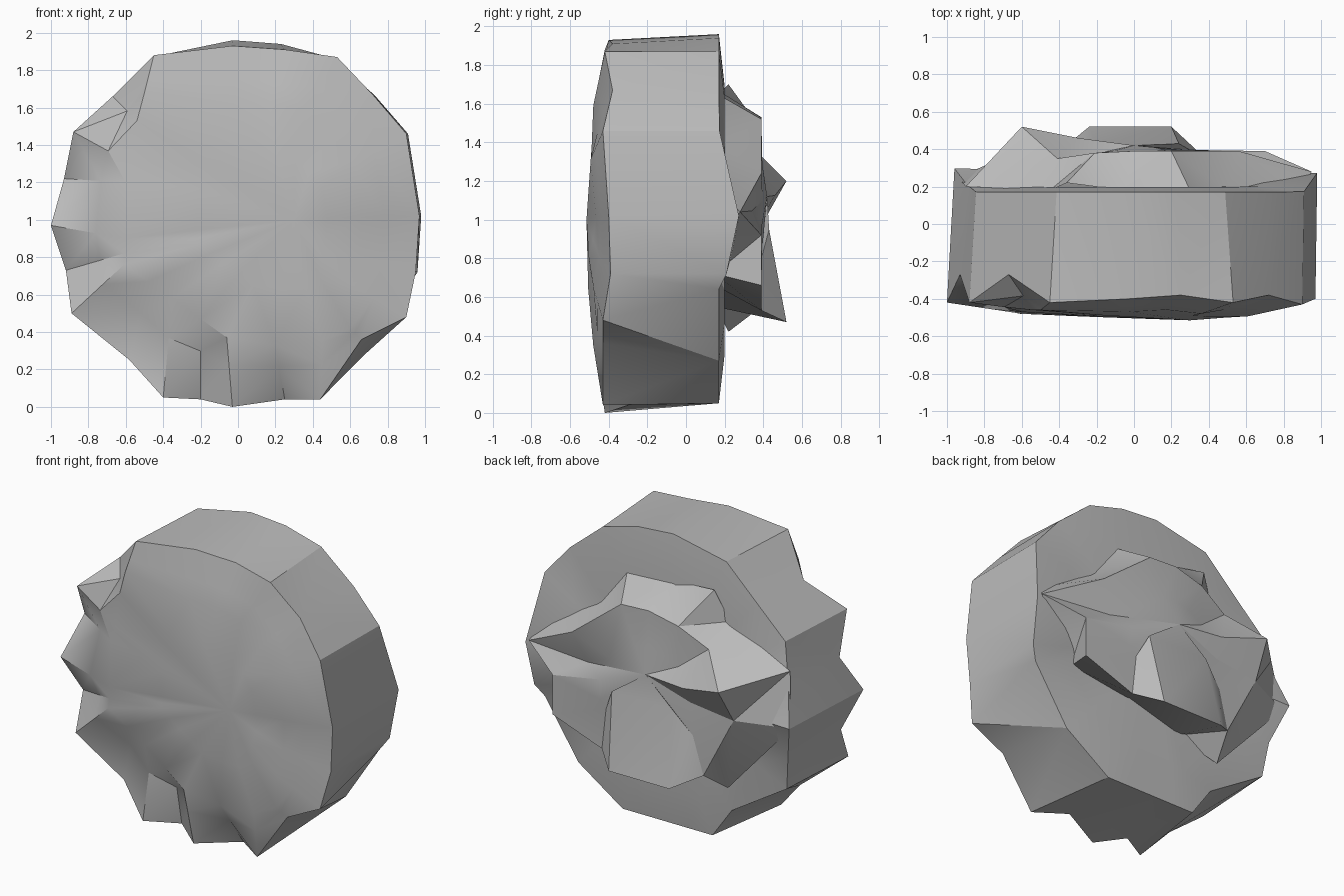
import bpy
import bmesh
import math
import random
from mathutils import Vector

# Remove the default object
default_object = bpy.data.objects.get("Cube")
if default_object:
    bpy.data.objects.remove(default_object, do_unlink=True)

# One flat stone colour
stone = bpy.data.materials.new("stone_grey")
stone.use_nodes = True
stone_colour = (0.5, 0.5, 0.5, 1)
stone.diffuse_color = stone_colour
stone.node_tree.nodes["Principled BSDF"].inputs["Base Color"].default_value = stone_colour
random.seed(4)


def drawn_in(ring, amount, target, crumple=0):
    """Copy a ring, pulled part of the way to a target and slightly crumpled."""
    points = [Vector(point).lerp(Vector(target), amount) for point in ring]
    for point in points:
        point.y += random.uniform(-crumple, crumple)
    return points


def loft(name, rings, first_tip=None, last_tip=None):
    """Join equal rings, close chosen ends with a fan, and shade by angle."""
    bm = bmesh.new()
    loops = [[bm.verts.new(point) for point in ring] for ring in rings]
    count = len(loops[0])
    for near, far in zip(loops, loops[1:]):
        for i in range(count):
            j = (i + 1) % count
            bm.faces.new((near[i], near[j], far[j], far[i]))
    for loop, tip in ((loops[0], first_tip), (loops[-1], last_tip)):
        if tip:
            peak = bm.verts.new(tip)
            for i in range(count):
                bm.faces.new((loop[i], loop[(i + 1) % count], peak))
    bmesh.ops.triangulate(bm, faces=[f for f in bm.faces if len(f.verts) > 3])
    bmesh.ops.recalc_face_normals(bm, faces=bm.faces)
    mesh = bpy.data.meshes.new(name)
    bm.to_mesh(mesh)
    bm.free()
    mesh.materials.append(stone)
    obj = bpy.data.objects.new(name, mesh)
    bpy.context.collection.objects.link(obj)
    bpy.ops.object.select_all(action="DESELECT")
    obj.select_set(True)
    bpy.context.view_layer.objects.active = obj
    bpy.ops.object.shade_smooth_by_angle(angle=math.radians(30))


# Jagged front rim, clockwise from the top; its far side is notched
front_rim = [
    (-.03, -.4, 1.93), (.25, -.38, 1.91), (.53, -.42, 1.87), (.72, -.38, 1.67),
    (.9, -.43, 1.46), (.97, -.4, 1.02), (.95, -.39, .72), (.9, -.43, .48),
    (.66, -.43, .36), (.44, -.43, .04), (.25, -.3, .04), (-.03, -.42, 0),
    (-.2, -.3, .04), (-.4, -.42, .05), (-.58, -.36, .25), (-.89, -.42, .5),
    (-.92, -.3, .73), (-1, -.42, .97), (-.93, -.27, 1.22), (-.88, -.42, 1.47),
    (-.67, -.27, 1.66), (-.45, -.42, 1.88),
]

# Front face edge: a plain inset, with its lower and notched parts placed by hand
face_edge = drawn_in(front_rim, .32, (0, -.6, 1), .01)
face_edge[8:] = [
    (.6, -.46, .42), (.45, -.48, .35), (.2, -.47, .33), (-.06, -.48, .37),
    (-.2, -.47, .47), (-.35, -.47, .58), (-.48, -.47, .67), (-.61, -.48, .76),
    (-.61, -.47, .82), (-.6, -.48, .9), (-.6, -.47, 1.2), (-.57, -.46, 1.3),
    (-.54, -.46, 1.53), (-.5, -.46, 1.68),
]
face_centre = drawn_in(face_edge, .45, (.25, -.52, 1), .01)

# Slope between face and rim, hollowed along the lower far side
slope = [Vector(a).lerp(Vector(b), .4) for a, b in zip(face_edge, front_rim)]
for point in slope[12:15]:
    point.y += .05

# Back rim follows the front one, swelling backwards at both sides
back_rim = []
for x, y, z in front_rim:
    swell = max(0, abs(x) - .85) * max(0, 1 - abs(z - 1) * 2)
    height = max(.05, z + (.03 if z > 1.9 else 0))
    if x > .6 and z < .6:
        height += .16 if x > .8 else -.09
    if abs(x) < .6:
        x *= .92 if z > 1 else .78
    else:
        x *= 1.01 if x > 0 else .96
    back_rim.append((x, .17 + swell * .9, height))
trough = drawn_in(back_rim, .26, (0, .28, .98))

loft("stone_body", [face_centre, face_edge, slope, front_rim, back_rim, trough],
     first_tip=(.3, -.515, 1), last_tip=(0, .2, 1))

# Raised lump on the back: a flap juts out below, a spike at one side,
# and a ridge runs out to the rim on both sides
lump_edge = [
    (.2, .39, 1.52), (.56, .39, 1.24), (.95, .28, 1.04), (.7, .39, .92),
    (.7, .39, .66), (.34, .39, .53), (.2, .52, .47), (-.24, .52, .47),
    (-.4, .39, .55), (-.62, .39, .97), (-.6, .52, 1.2), (-.41, .35, 1.37),
    (-.21, .38, 1.48), (0, .39, 1.53),
]
# The root spreads towards the rim above and undercuts the flap below
lump_root = [
    (.3, .18, 1.64), (.5, .18, 1.38), (.9, .18, 1.15), (.78, .15, .88),
    (.62, .15, .72), (.35, .15, .68), (.2, .15, .66), (-.2, .15, .55),
    (-.46, .22, .42), (-.94, .25, .95), (-.9, .2, 1.3), (-.45, .18, 1.5),
    (-.36, .22, 1.7), (-.05, .18, 1.66),
]
# The top stays level and carries the flap down from its upper corners
lump_middle = drawn_in(lump_edge, .5, (0, .4, 1.05))
lump_middle[5:9] = [(.31, .39, .8), (.24, .43, .95), (-.2, .43, .95), (-.33, .4, .8)]
loft("back_lump", [lump_root, lump_edge, lump_middle], last_tip=(0, .42, 1.12))
